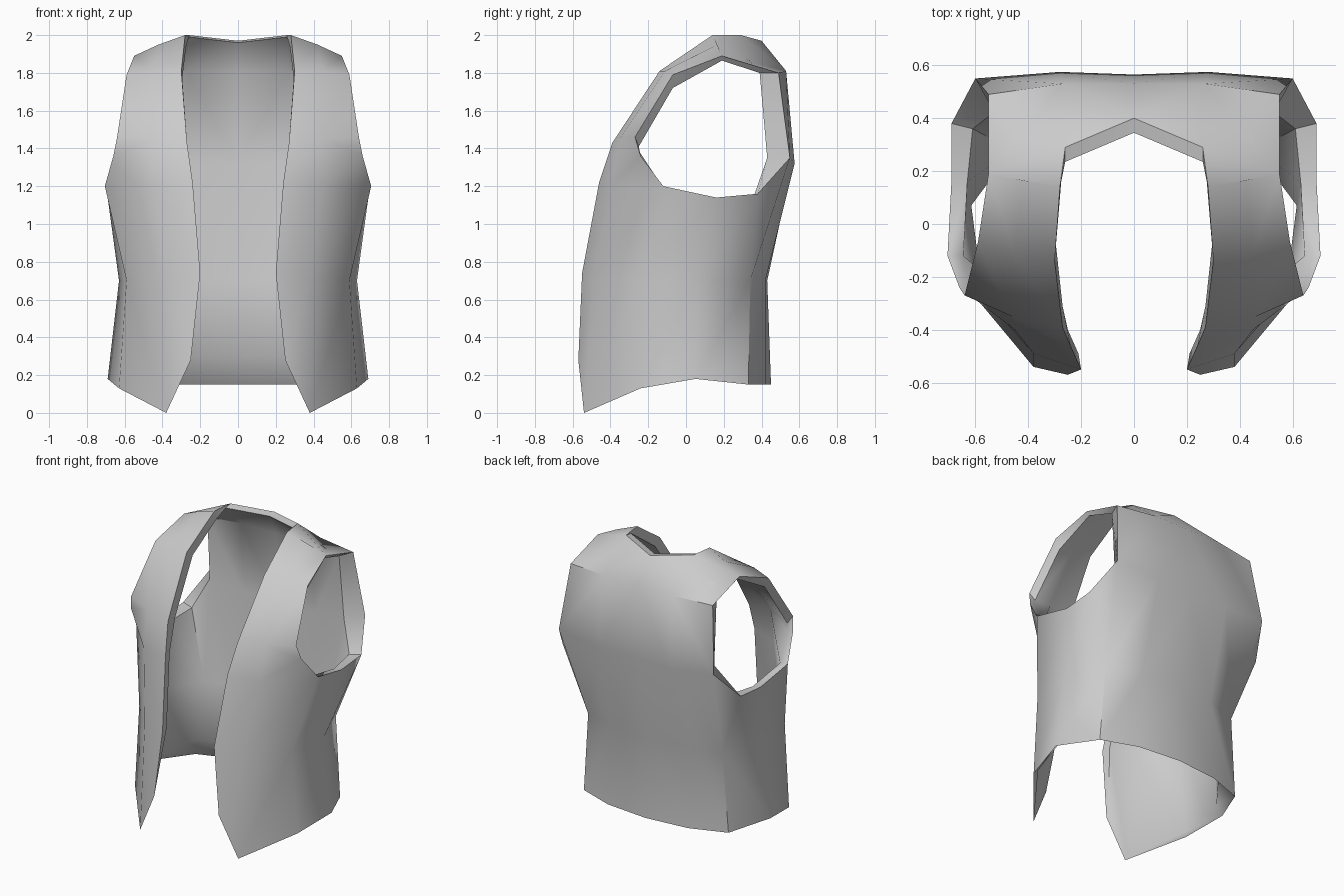
import bpy, bmesh, math
from mathutils import Vector

default = bpy.data.objects.get("Cube")
if default:
    bpy.data.objects.remove(default, do_unlink=True)


def make_material(name, color):
    mat = bpy.data.materials.new(name)
    mat.use_nodes = True
    mat.diffuse_color = color
    mat.node_tree.nodes["Principled BSDF"].inputs["Base Color"].default_value = color
    return mat


bm = bmesh.new()
lining = {}


def row(*points):
    return [bm.verts.new(p) for p in points]


def strip(low, high):
    """Join two equally long rows with quads facing outwards."""
    for i in range(len(low) - 1):
        bm.faces.new((low[i], low[i + 1], high[i + 1], high[i]))


def line(verts, *shift):
    """Place the lining behind these cloth points."""
    for v in verts:
        lining[v] = bm.verts.new(v.co + Vector(shift))


# Lower body of one half, from the front opening round to the centre back
hem = row((.25, -.57, .28), (.38, -.54, 0), (.63, -.24, .13), (.69, .05, .18),
          (.56, .33, .15), (.31, .42, .15), (0, .45, .15))
waist = row((.2, -.55, .74), (.38, -.49, .72), (.59, -.25, .7), (.63, .06, .7),
            (.52, .34, .7), (.28, .42, .7), (0, .43, .7))
chest = row((.24, -.46, 1.22), (.45, -.4, 1.2), (.705, -.12, 1.2),
            (.69, .16, 1.14), (.69, .38, 1.16))
strip(hem, waist)
strip(waist[:5], chest)

# Back panel up to the yoke line
blades = row((.6, .55, 1.35), (.28, .575, 1.32), (0, .565, 1.32))
yoke = row((.55, .49, 1.8), (.27, .53, 1.81), (0, .53, 1.81))
bm.faces.new((waist[4], blades[0], chest[4]))
strip(waist[4:], blades)
strip(blades, yoke)

# Front panel up to the shoulder
bust = row((.27, -.39, 1.43), (.46, -.35, 1.45), (.64, -.27, 1.46))
collar = row((.3, -.14, 1.81), (.45, -.11, 1.81), (.59, -.07, 1.79))
shoulder = row((.28, .14, 2), (.42, .165, 1.95), (.55, .19, 1.89))
armpit, = row((.66, -.24, 1.36))
strip(chest[:2], bust[:2])
bm.faces.new((chest[1], chest[2], armpit, bust[1]))
bm.faces.new((bust[1], armpit, bust[2]))
strip(bust, collar)
strip(collar, shoulder)

# Shoulder yoke and back of the neck
neck = row((.26, .29, 2), (0, .4, 1.97))
bm.faces.new((*shoulder, neck[0]))
bm.faces.new((shoulder[2], yoke[0], yoke[1], neck[0]))
bm.faces.new((neck[0], yoke[1], neck[1]))
bm.faces.new((neck[1], yoke[1], yoke[2]))

outer_faces = list(bm.faces)
rim = [e for e in bm.edges if e.is_boundary
       and not all(abs(v.co.x) < 1e-4 for v in e.verts)]

# Lining of the hem: thin at the front tips, turned up at the back
line(hem[:2], .005, .01, .01)
line(hem[2:3], -.02, .02, .02)
line(hem[3:4], -.05, 0, .06)
line(hem[4:5], -.07, -.08, .15)
line(hem[5:], 0, -.1, .15)

# Lining of the front, running straight back from the opening
line(waist[:2] + chest[:1], .01, .06, 0)
line(chest[1:2] + bust[1:2], -.01, .06, 0)
line(bust[:1], 0, .08, 0)
line(collar[:2], -.005, .06, -.04)
line(shoulder[:2], -.005, .02, -.06)

# Lining of the side and the armhole
line(waist[2:4], -.015, .01, 0)
line(chest[2:4], -.06, 0, -.01)
line(chest[4:], -.08, -.02, -.01)
line([armpit], -.04, 0, 0)
line(bust[2:], -.03, .02, -.05)
line(collar[2:], -.03, 0, -.07)
line(shoulder[2:], -.02, 0, -.025)

# Lining of the back and the neck
line(waist[4:5], -.06, -.06, 0)
line(waist[5:], 0, -.08, 0)
line(blades[:1], -.08, -.12, 0)
line(blades[1:], 0, -.12, 0)
line(yoke[:1], -.04, -.1, 0)
line(yoke[1:], 0, -.11, 0)
line(neck, 0, -.055, -.01)

for f in outer_faces:
    bm.faces.new([lining[v] for v in reversed(f.verts)])
for e in rim:
    loop = e.link_loops[0]
    a, b = loop.vert, loop.link_loop_next.vert
    bm.faces.new((b, a, lining[a], lining[b]))

mesh = bpy.data.meshes.new("vest")
bm.to_mesh(mesh)
bm.free()
vest = bpy.data.objects.new("vest", mesh)
bpy.context.collection.objects.link(vest)
mesh.materials.append(make_material("light grey cloth", (.6, .6, .6, 1)))

# Other half
mirror = vest.modifiers.new("Mirror", 'MIRROR')
mirror.use_clip = True
mirror.merge_threshold = 0.001

bpy.context.view_layer.objects.active = vest
vest.select_set(True)
bpy.ops.object.modifier_apply(modifier=mirror.name)
bpy.ops.object.shade_smooth_by_angle(angle=math.radians(45))
